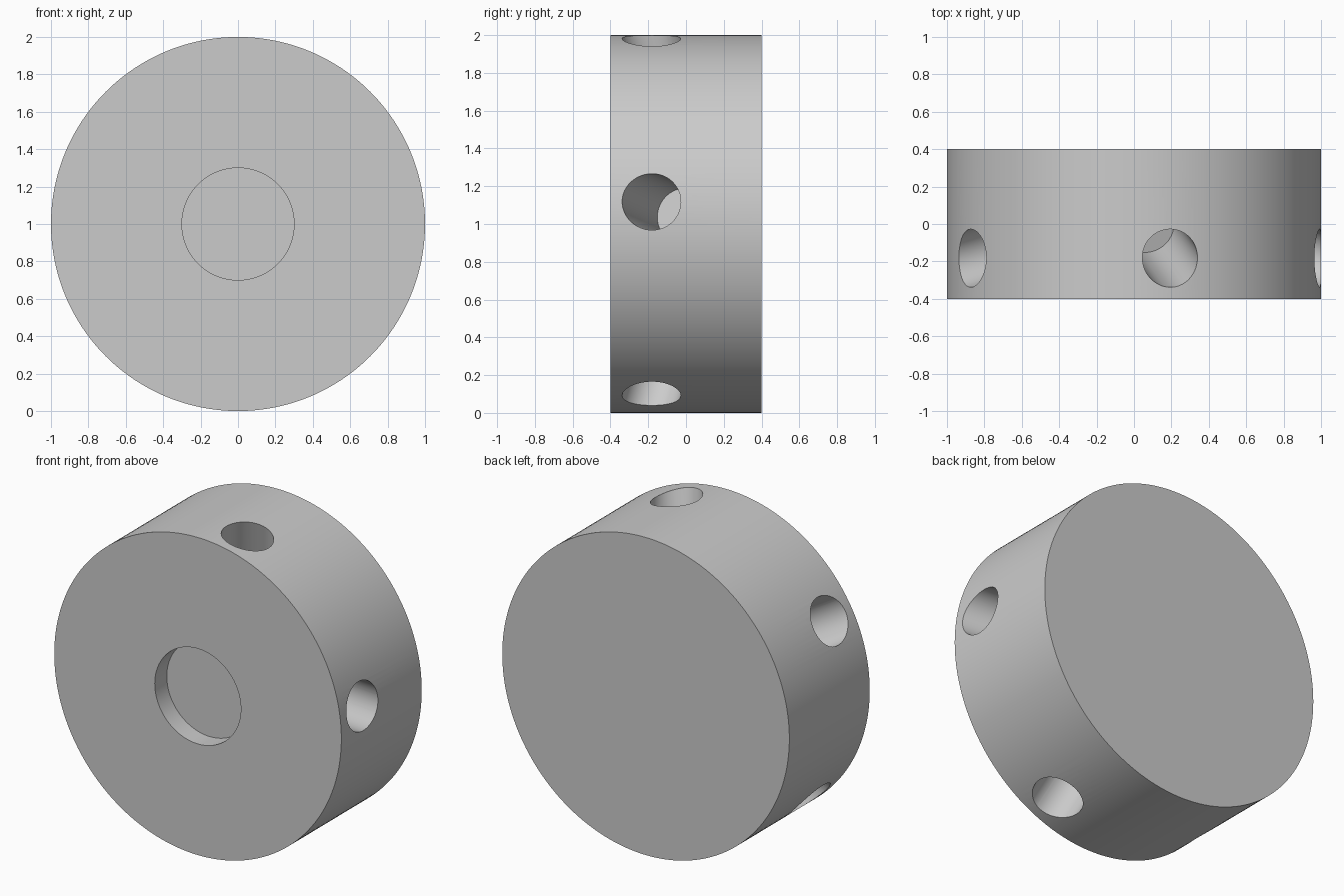
import bpy
import math
from mathutils import Vector

cube = bpy.data.objects.get("Cube")
if cube:
    bpy.data.objects.remove(cube, do_unlink=True)

GREY = (0.6, 0.6, 0.6, 1.0)
metal = bpy.data.materials.new("light grey")
metal.use_nodes = True
metal.diffuse_color = GREY
metal.node_tree.nodes["Principled BSDF"].inputs["Base Color"].default_value = GREY


def cylinder(name, radius, length, centre, axis, sides):
    """Solid cylinder centred at a point and aligned to an axis."""
    rotation = Vector(axis).to_track_quat("Z", "Y").to_euler()
    bpy.ops.mesh.primitive_cylinder_add(
        vertices=sides, radius=radius, depth=length, location=centre, rotation=rotation)
    obj = bpy.context.object
    obj.name = name
    obj.data.materials.append(metal)
    return obj


def cut(target, cutter):
    """Subtract the cutter from the target and discard it."""
    cutter.hide_render = True
    mod = target.modifiers.new("cut", "BOOLEAN")
    mod.operation = "DIFFERENCE"
    mod.solver = "EXACT"
    mod.object = cutter
    bpy.context.view_layer.objects.active = target
    bpy.ops.object.modifier_apply(modifier=mod.name)
    bpy.data.objects.remove(cutter, do_unlink=True)


# Thick disc lying along the y axis
disc = cylinder("disc_body", 1.0, 0.8, (0, 0, 1), (0, 1, 0), 192)

# Shallow round recess in the front face
cut(disc, cylinder("recess_cutter", 0.3, 0.24, (0, -0.4, 1), (0, 1, 0), 96))

# Five blind holes around the rim, each leaning toward the back as it goes in
lean = math.radians(15)
hole_depth = 0.68
for i in range(5):
    angle = math.radians(6.8 + 72 * i)
    outward = Vector((math.cos(angle), 0, math.sin(angle)))
    mouth = outward + Vector((0, -0.183, 1))
    inward = -outward * math.cos(lean) + Vector((0, math.sin(lean), 0))
    centre = mouth + inward * (hole_depth - 0.5)
    cut(disc, cylinder("hole_cutter", 0.15, 1.0, centre, inward, 64))

# Smooth round walls with crisp rims
bpy.ops.object.select_all(action="DESELECT")
disc.select_set(True)
bpy.context.view_layer.objects.active = disc
bpy.ops.object.shade_smooth_by_angle(angle=math.radians(30))
